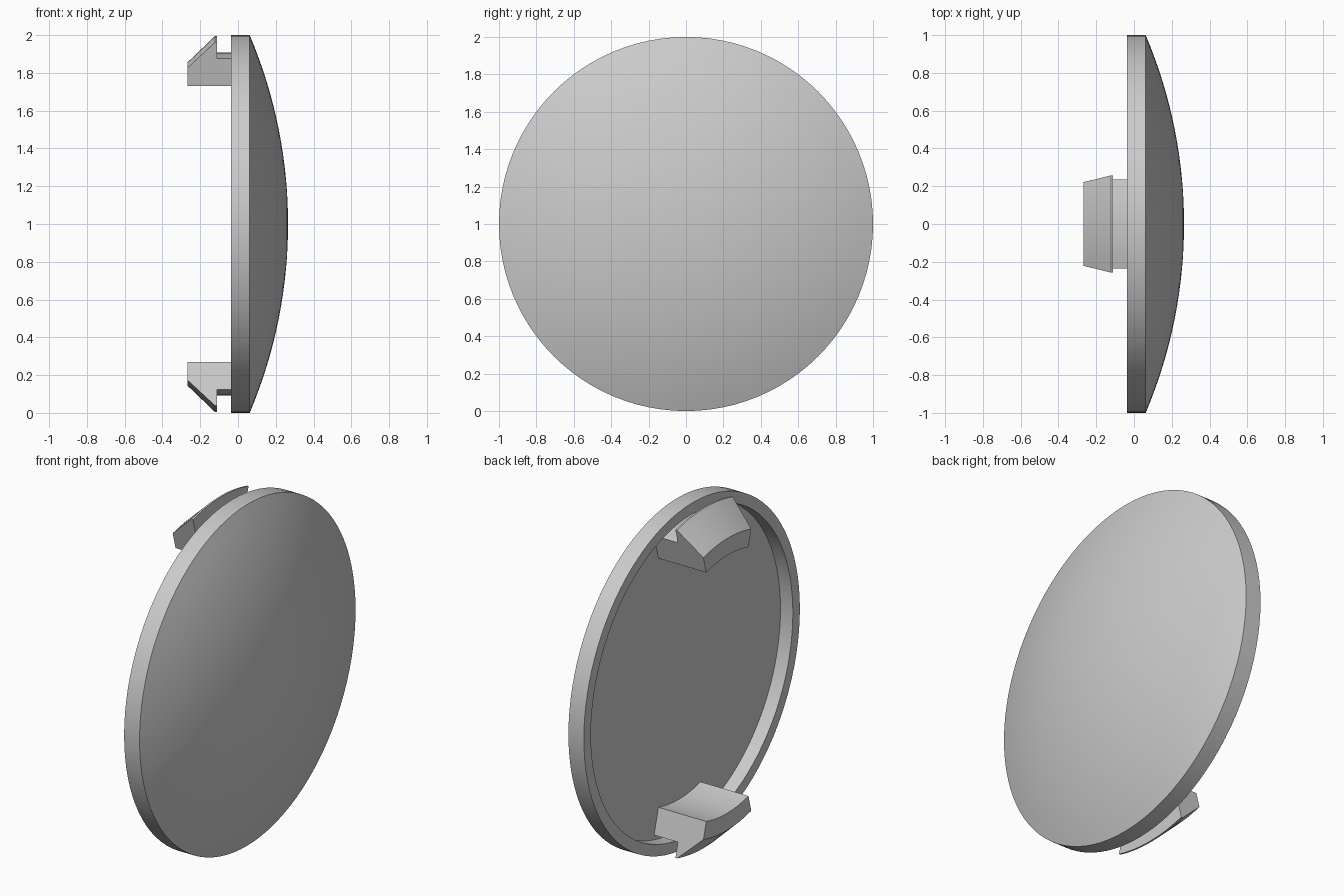
import bpy, bmesh
from math import sin, cos, radians, sqrt, pi

cube = bpy.data.objects.get("Cube")
if cube:
    bpy.data.objects.remove(cube, do_unlink=True)

grey = bpy.data.materials.new("light_grey")
grey.use_nodes = True
colour = (0.6, 0.6, 0.6, 1)
grey.diffuse_color = colour
grey.node_tree.nodes["Principled BSDF"].inputs["Base Color"].default_value = colour


def finish(bm, name):
    bmesh.ops.remove_doubles(bm, verts=bm.verts, dist=1e-5)
    bmesh.ops.recalc_face_normals(bm, faces=bm.faces)
    mesh = bpy.data.meshes.new(name)
    bm.to_mesh(mesh)
    bm.free()
    mesh.materials.append(grey)
    obj = bpy.data.objects.new(name, mesh)
    bpy.context.collection.objects.link(obj)
    bpy.ops.object.select_all(action='DESELECT')
    obj.select_set(True)
    bpy.context.view_layer.objects.active = obj
    bpy.ops.object.shade_smooth_by_angle(angle=radians(25))
    return obj


def sweep(name, profile, start, end, steps, closed=False):
    """Turn an (x, radius) profile around the x axis through z = 1."""
    bm = bmesh.new()
    rings = []
    for i in range(steps + 1):
        a = start + (end - start) * i / steps
        rings.append([bm.verts.new((x, r * sin(a), 1 + r * cos(a))) for x, r in profile])
    n = len(profile)
    for a, b in zip(rings, rings[1:]):
        for j in range(n if closed else n - 1):
            k = (j + 1) % n
            bm.faces.new((a[j], a[k], b[k], b[j]))
    if closed:  # flat ends of a partial sweep
        bm.faces.new(rings[0])
        bm.faces.new(rings[-1])
    else:       # collapse the poles on the axis
        bmesh.ops.remove_doubles(bm, verts=bm.verts, dist=1e-5)
        bmesh.ops.dissolve_degenerate(bm, edges=bm.edges, dist=1e-5)
    return finish(bm, name)


# Domed cap with a raised rim and a shallow recess behind it
RIM_BACK, RIM_FRONT, FLOOR, RECESS = -0.038, 0.062, 0.042, 0.935
BULGE = 0.203
sphere = (1 + BULGE ** 2) / (2 * BULGE)
dome = [(RIM_FRONT + BULGE - sphere + sqrt(sphere ** 2 - r * r), r)
        for r in (i / 16 for i in range(17))]
cap = dome + [(RIM_BACK, 1), (RIM_BACK, RECESS), (FLOOR, RECESS), (FLOOR, 0)]
sweep("domed_cap", cap, 0, 2 * pi, 96)

# Barbed snap clips, curved with the rim, at top and bottom
clip = [(FLOOR + 0.005, 0.755), (-0.268, 0.755), (-0.268, 0.855), (-0.122, 0.995),
        (-0.112, 0.995), (-0.112, 0.908), (FLOOR + 0.005, 0.908)]
half = radians(15)
for name, middle in (("top_clip", 0), ("bottom_clip", pi)):
    sweep(name, clip, middle - half, middle + half, 12, closed=True)
